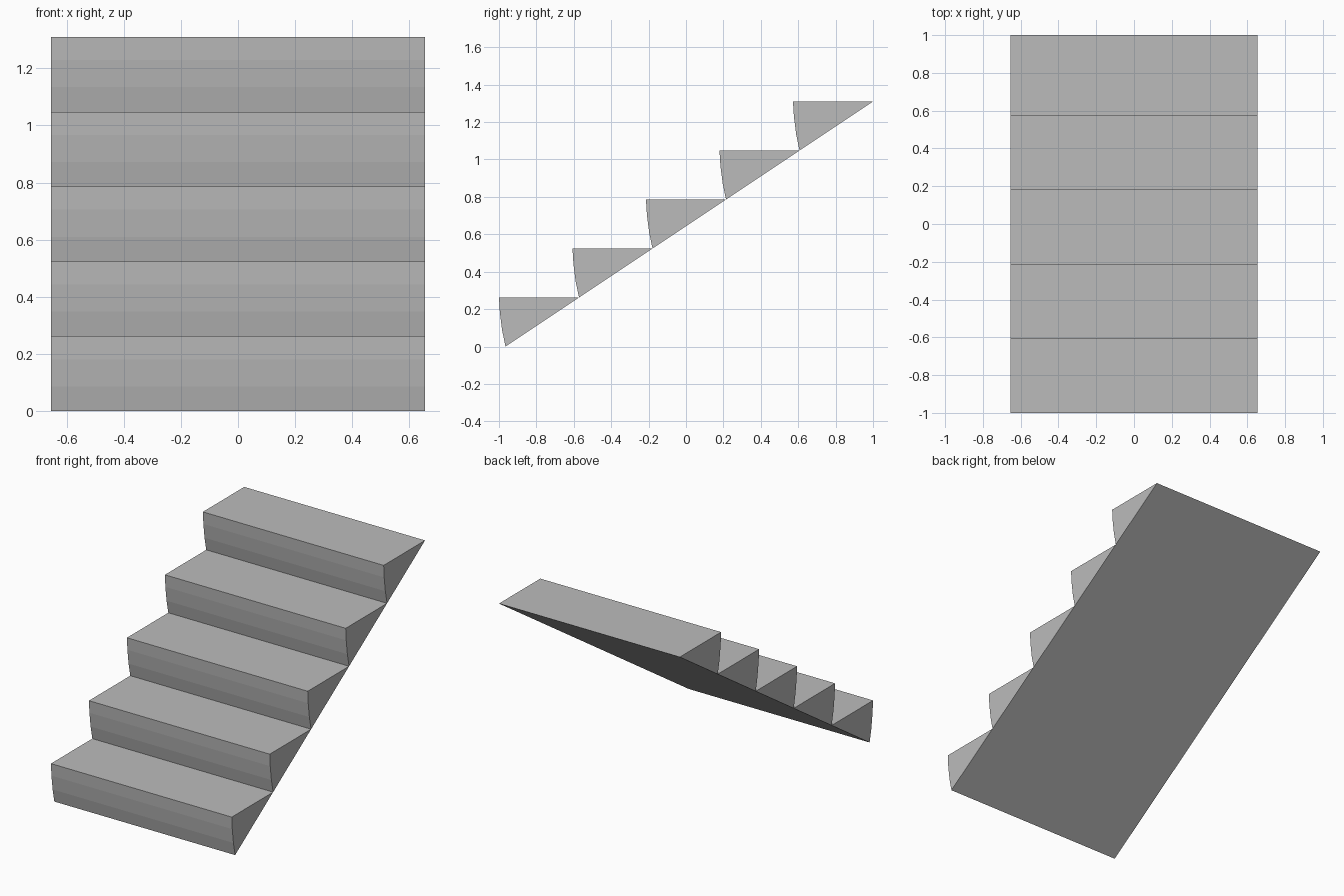
import bpy
import bmesh

STEPS = 5
HALF_WIDTH = 0.655
RISE = 0.262
RUN = 0.393

cube = bpy.data.objects.get("Cube")
if cube:
    bpy.data.objects.remove(cube, do_unlink=True)

# Plain grey for every step
grey = bpy.data.materials.new("plain_grey")
grey.use_nodes = True
color = (0.5, 0.5, 0.5, 1.0)
grey.diffuse_color = color
grey.node_tree.nodes["Principled BSDF"].inputs["Base Color"].default_value = color

# Wedge side: riser curving forward in three facets, flat tread, sloping underside
profile = [(-0.965, 0.0), (-0.983, 0.086), (-0.995, 0.181),
           (-1.0, RISE), (-0.965 + RUN, RISE)]


def make_step(index):
    """Extrude the wedge profile across the width of the stair."""
    bm = bmesh.new()
    verts = [bm.verts.new((-HALF_WIDTH, y + index * RUN, z + index * RISE))
             for y, z in profile]
    side = bm.faces.new(verts)
    result = bmesh.ops.extrude_face_region(bm, geom=[side], use_keep_orig=True)
    moved = [g for g in result["geom"] if isinstance(g, bmesh.types.BMVert)]
    bmesh.ops.translate(bm, verts=moved, vec=(2 * HALF_WIDTH, 0, 0))
    bmesh.ops.recalc_face_normals(bm, faces=bm.faces)

    name = f"stair_step_{index + 1}"
    mesh = bpy.data.meshes.new(name)
    bm.to_mesh(mesh)
    bm.free()
    mesh.materials.append(grey)
    bpy.context.collection.objects.link(bpy.data.objects.new(name, mesh))


for i in range(STEPS):
    make_step(i)
